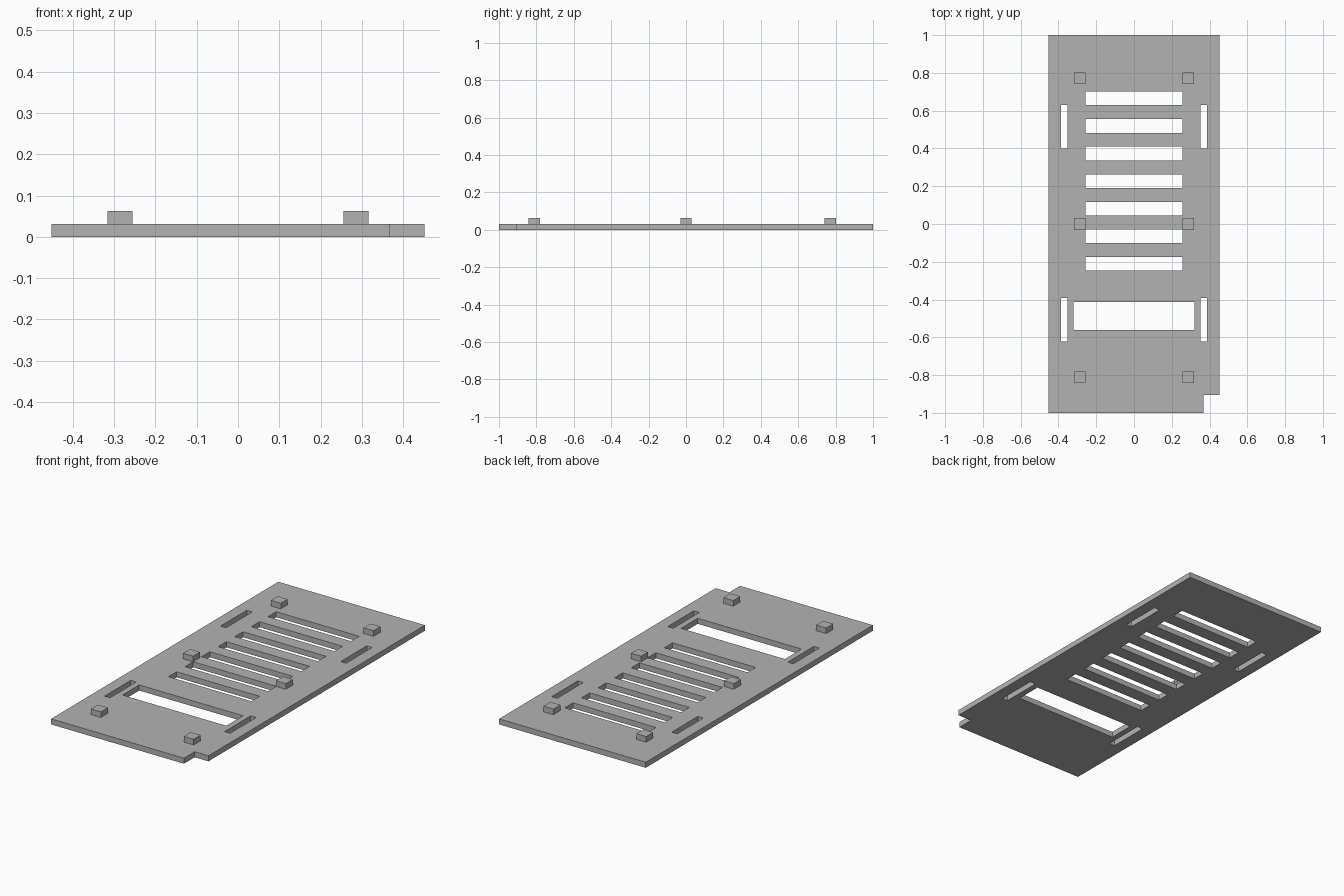
import bpy
import bmesh
from mathutils import Matrix, Vector

cube = bpy.data.objects.get("Cube")
if cube:
    bpy.data.objects.remove(cube, do_unlink=True)

THICK = 0.031

grey = bpy.data.materials.new("plain grey")
grey.use_nodes = True
colour = (0.45, 0.45, 0.45, 1)
grey.diffuse_color = colour
grey.node_tree.nodes["Principled BSDF"].inputs["Base Color"].default_value = colour


def add_object(name, mesh):
    obj = bpy.data.objects.new(name, mesh)
    bpy.context.collection.objects.link(obj)
    mesh.materials.clear()
    mesh.materials.append(grey)
    return obj


def rectangle(x0, x1, y0, y1):
    return [(x0, y0), (x1, y0), (x1, y1), (x0, y1)]


# Plate outline with one notched front corner
outline = [(-0.452, -1), (0.367, -1), (0.367, -0.906), (0.452, -0.906),
           (0.452, 1), (-0.452, 1)]

# Openings: vent slots, wide window, and narrow side slots
loops = [outline]
for i in range(7):
    y = 0.665 - 0.146 * i
    loops.append(rectangle(-0.256, 0.256, y - 0.036, y + 0.036))
loops.append(rectangle(-0.32, 0.32, -0.56, -0.413))
for x in (-0.37, 0.37):
    for y in (0.515, -0.507):
        loops.append(rectangle(x - 0.017, x + 0.017, y - 0.115, y + 0.115))

# Filled, extruded profile turned into a mesh
profile = bpy.data.curves.new("plate_profile", "CURVE")
profile.dimensions = "2D"
profile.fill_mode = "BOTH"
profile.extrude = THICK / 2
for loop in loops:
    spline = profile.splines.new("POLY")
    spline.points.add(len(loop) - 1)
    for point, (x, y) in zip(spline.points, loop):
        point.co = (x, y, 0, 1)
    spline.use_cyclic_u = True
helper = bpy.data.objects.new("plate_profile", profile)
bpy.context.collection.objects.link(helper)
bpy.context.view_layer.update()
evaluated = helper.evaluated_get(bpy.context.evaluated_depsgraph_get())
plate_mesh = bpy.data.meshes.new_from_object(evaluated)
bpy.data.objects.remove(helper, do_unlink=True)

bm = bmesh.new()
bm.from_mesh(plate_mesh)
bmesh.ops.remove_doubles(bm, verts=bm.verts, dist=0.0001)
bmesh.ops.recalc_face_normals(bm, faces=bm.faces)
bmesh.ops.translate(bm, verts=bm.verts, vec=(0, 0, THICK / 2))
for face in bm.faces:
    face.smooth = False
    face.material_index = 0
bm.to_mesh(plate_mesh)
bm.free()
add_object("vented_plate", plate_mesh)

# Six square pegs standing on the plate
for side, x in (("right", -0.286), ("left", 0.286)):
    for place, y in (("front", -0.812), ("middle", 0), ("back", 0.772)):
        mesh = bpy.data.meshes.new("peg")
        bm = bmesh.new()
        bmesh.ops.create_cube(bm, size=1, matrix=Matrix.Translation(
            Vector((x, y, THICK * 1.5))) @ Matrix.Diagonal((0.061, 0.061, 0.032, 1)))
        bm.to_mesh(mesh)
        bm.free()
        add_object(f"{place}_{side}_peg", mesh)
